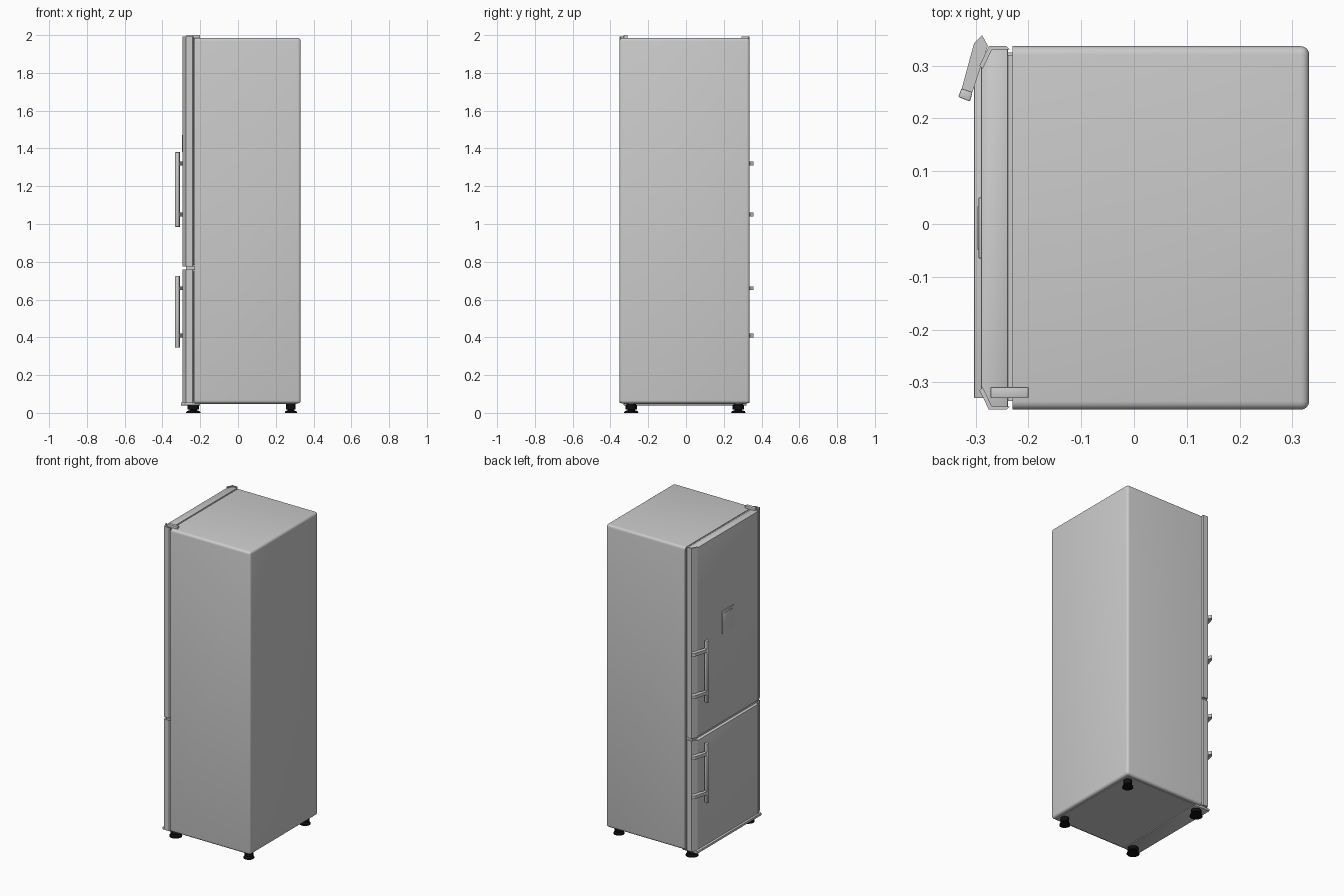
import bpy
import bmesh
import math

cube = bpy.data.objects.get("Cube")
if cube:
    bpy.data.objects.remove(cube, do_unlink=True)


def material(name, colour):
    mat = bpy.data.materials.new(name)
    mat.use_nodes = True
    mat.diffuse_color = (*colour, 1)
    mat.node_tree.nodes["Principled BSDF"].inputs["Base Color"].default_value = (*colour, 1)
    return mat


GREY = material("light grey", (0.6, 0.6, 0.6))
BLACK = material("black rubber", (0.005, 0.005, 0.005))


def finish(bm, name, mat, smooth=False):
    bmesh.ops.recalc_face_normals(bm, faces=bm.faces)
    mesh = bpy.data.meshes.new(name)
    bm.to_mesh(mesh)
    bm.free()
    mesh.materials.append(mat)
    obj = bpy.data.objects.new(name, mesh)
    bpy.context.collection.objects.link(obj)
    if smooth:
        bpy.ops.object.select_all(action="DESELECT")
        obj.select_set(True)
        bpy.context.view_layer.objects.active = obj
        bpy.ops.object.shade_smooth_by_angle(angle=math.radians(35))
    return obj


def prism(name, points, z0, z1, bevel=0, keep=None, segments=2):
    """Extrude an outline in plan from z0 to z1, with optional rounded edges."""
    bm = bmesh.new()
    base = bm.faces.new([bm.verts.new((x, y, z0)) for x, y in points])
    top = bmesh.ops.extrude_face_region(bm, geom=[base])["geom"]
    for v in top:
        if isinstance(v, bmesh.types.BMVert):
            v.co.z = z1
    if bevel:
        edges = [e for e in bm.edges if keep is None or keep(e)]
        bmesh.ops.bevel(bm, geom=edges, offset=bevel, segments=segments,
                        profile=0.5, affect="EDGES")
    return finish(bm, name, GREY, bevel > 0)


def box(name, x, y, z, bevel=0, keep=None, segments=2):
    outline = [(x[0], y[0]), (x[1], y[0]), (x[1], y[1]), (x[0], y[1])]
    return prism(name, outline, *z, bevel, keep, segments)


# Cabinet, rounded everywhere except around the door opening
BACK, FRONT = 0.332, -0.23
box("cabinet", (FRONT, BACK), (-0.352, 0.337), (0.05, 1.985), 0.016,
    lambda e: any(v.co.x > 0 for v in e.verts), 4)

# Doors, each with a seal and folded trim along both upright edges
DOOR_Y = {1: 0.335, -1: -0.35}


def edge_path(side):
    y = DOOR_Y[side]
    return [(-0.242, y), (-0.275, y), (-0.293, y - side * 0.037)]


for name, z0, z1 in (("lower", 0.055, 0.753), ("upper", 0.777, 1.985)):
    outline = [(x + 0.003, y) for x, y in edge_path(1) + edge_path(-1)[::-1]]
    prism(name + "_door", outline, z0, z1, 0.002)
    box(name + "_seal", (-0.243, -0.229), (-0.335, 0.32), (z0 + 0.005, z1 - 0.004))
    for side in (1, -1):
        outer = [(x, y + side * 0.002) for x, y in edge_path(side)]
        inner = [(x + 0.006, y - side * 0.004) for x, y in edge_path(side)]
        prism(f"{name}_trim_{'back' if side > 0 else 'front'}",
              outer + inner[::-1], z0 - 0.002, z1 + 0.007)

box("door_divider", (-0.274, -0.228), (-0.33, 0.325), (0.756, 0.774))

# Handles: an upright bar on two slanted brackets
BAR = [(-0.333, 0.241), (-0.311, 0.232), (-0.306, 0.25), (-0.327, 0.257)]
BRACKET = [(-0.327, 0.255), (-0.307, 0.248), (-0.277, 0.338), (-0.288, 0.358), (-0.303, 0.343)]
for name, z0, z1, mounts in (("upper", 0.985, 1.38, (1.05, 1.32)),
                             ("lower", 0.345, 0.725, (0.41, 0.66))):
    prism(name + "_handle_bar", BAR, z0, z1, 0.002)
    for i, z in enumerate(mounts):
        prism(f"{name}_handle_bracket_{i + 1}", BRACKET, z - 0.01, z + 0.01)

# Control panel on the upper door
box("control_panel", (-0.2945, -0.288), (-0.065, 0.05), (1.34, 1.485), 0.001)
box("control_display", (-0.297, -0.294), (-0.048, 0.033), (1.38, 1.47), 0.001)

# Top hinge and bottom plinth
box("top_hinge", (-0.272, -0.2), (-0.33, -0.309), (1.975, 2.0), 0.002)
box("plinth", (-0.303, -0.2), (-0.33, 0.32), (0.04, 0.055), 0.002)
box("underside_panel", (-0.21, 0.31), (-0.33, 0.315), (0.046, 0.056))

# Feet: flared pad, collar and stem turned as stacked cones
for name, x, size in (("front", -0.237, 1.0), ("rear", 0.28, 0.85)):
    for side, y in (("right", -0.29), ("left", 0.277)):
        bm = bmesh.new()
        for r0, r1, z0, z1 in ((0.038, 0.036, 0, 0.008), (0.036, 0.02, 0.008, 0.014),
                               (0.02, 0.02, 0.014, 0.02), (0.03, 0.03, 0.018, 0.05)):
            made = bmesh.ops.create_cone(bm, cap_ends=True, segments=20, radius1=r0 * size,
                                         radius2=r1 * size, depth=z1 - z0)
            bmesh.ops.translate(bm, verts=made["verts"], vec=(x, y, (z0 + z1) / 2))
        finish(bm, f"{name}_{side}_foot", BLACK, True)
